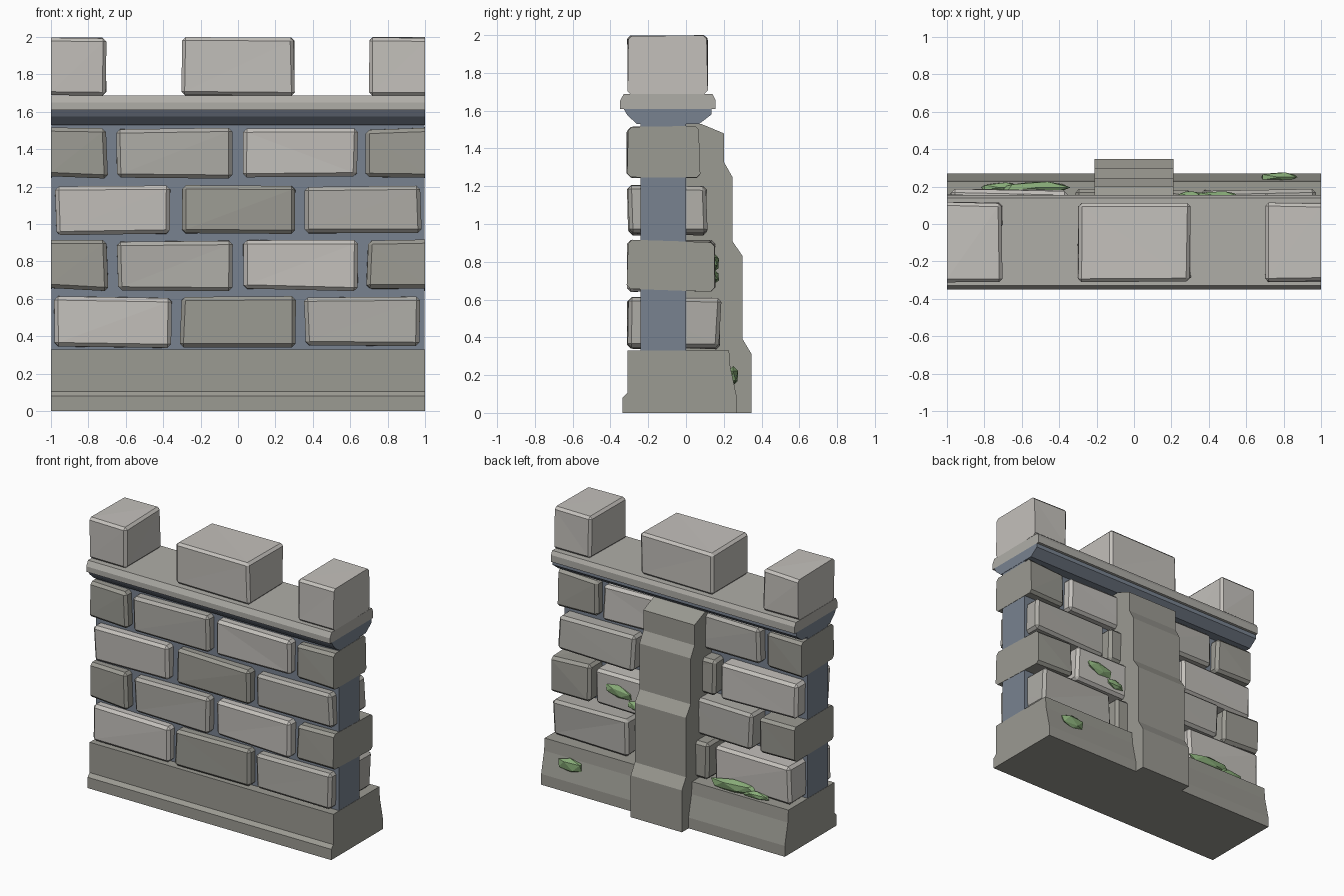
import bpy, bmesh, random
from mathutils import Vector

if "Cube" in bpy.data.objects:
    bpy.data.objects.remove(bpy.data.objects["Cube"])

random.seed(7)


def material(name, r, g, b):
    m = bpy.data.materials.new(name)
    m.diffuse_color = (r, g, b, 1)
    m.use_nodes = True
    m.node_tree.nodes["Principled BSDF"].inputs["Base Color"].default_value = m.diffuse_color
    return m


LIGHT = material("light_stone", 0.55, 0.53, 0.50)
MID = material("mid_stone", 0.43, 0.42, 0.39)
DARK = material("dark_stone", 0.33, 0.325, 0.29)
MORTAR = material("mortar", 0.19, 0.225, 0.28)
MOSS = material("moss", 0.25, 0.42, 0.19)


def finish(name, bm, mat):
    bmesh.ops.recalc_face_normals(bm, faces=bm.faces)
    me = bpy.data.meshes.new(name)
    bm.to_mesh(me)
    bm.free()
    me.materials.append(mat)
    ob = bpy.data.objects.new(name, me)
    bpy.context.collection.objects.link(ob)
    return ob


def extrude_x(name, profile, half, mat):
    """Sweep a (y, z) profile along x from -half to half."""
    bm = bmesh.new()
    face = bm.faces.new([bm.verts.new((-half, y, z)) for y, z in profile])
    ext = bmesh.ops.extrude_face_region(bm, geom=[face])["geom"]
    verts = [g for g in ext if isinstance(g, bmesh.types.BMVert)]
    bmesh.ops.translate(bm, verts=verts, vec=(2 * half, 0, 0))
    # extrude_face_region can keep the start face; make sure both caps exist
    bmesh.ops.holes_fill(bm, edges=[e for e in bm.edges if e.is_boundary], sides=0)
    finish(name, bm, mat)


def stone(name, lo, hi, mat, jitter=0.009, bevel=0.02):
    """Hand-cut block: jittered corners, chamfered edges, flush at the wall ends."""
    bm = bmesh.new()
    bmesh.ops.create_cube(bm, size=1)
    lo, hi = Vector(lo), Vector(hi)
    for v in bm.verts:
        for i in range(3):
            c = hi[i] if v.co[i] > 0 else lo[i]
            inward = -1 if v.co[i] > 0 else 1
            flush = i == 0 and abs(c) > 0.995
            v.co[i] = c if flush else c + inward * random.uniform(0, 2 * jitter)
    edges = [e for e in bm.edges if not all(abs(v.co.x) > 0.995 for v in e.verts)]
    bmesh.ops.bevel(bm, geom=edges, offset=bevel, segments=1, affect='EDGES')
    bmesh.ops.triangulate(bm, faces=[f for f in bm.faces if f.calc_area() > 0.02])
    finish(name, bm, mat)


def moss(name, centre, size, tilt=0.0):
    """Flat faceted clump with pointed ends, lying against the back face."""
    bm = bmesh.new()
    bmesh.ops.create_icosphere(bm, subdivisions=1, radius=1)
    for v in bm.verts:
        v.co *= random.uniform(0.8, 1.1)
        v.co = Vector((v.co.x * size[0], v.co.y * size[1],
                       v.co.z * size[2] + v.co.x * tilt)) + Vector(centre)
    finish(name, bm, MOSS)


# stepped base course
extrude_x("plinth", [(-0.335, 0), (-0.335, 0.08), (-0.31, 0.105), (-0.31, 0.33),
                     (0.228, 0.33), (0.235, 0.24), (0.27, 0.08), (0.27, 0)], 1, DARK)

# mortar core behind the stones
extrude_x("mortar_core", [(-0.24, 0.31), (-0.24, 1.56), (0, 1.56), (0, 0.31)], 0.998, MORTAR)

# four courses of stones, in running bond, stepping in at the back
full = [(-0.985, -0.35), (-0.315, 0.32), (0.35, 0.985)]
split = [(-1, -0.69), (-0.655, -0.02), (0.015, 0.645), (0.68, 1)]
courses = [(0.335, 0.62, 0.19, full, (LIGHT, DARK, MID)),
           (0.64, 0.92, 0.16, split, (DARK, MID, LIGHT, DARK)),
           (0.935, 1.215, 0.115, full, (LIGHT, DARK, MID)),
           (1.24, 1.52, 0.08, split, (DARK, MID, LIGHT, DARK))]
for row, (z0, z1, back, spans, mats) in enumerate(courses, 1):
    for n, ((x0, x1), mat) in enumerate(zip(spans, mats), 1):
        stone(f"stone_row{row}_{n}", (x0, -0.315, z0), (x1, back, z1), mat)

# cornice moulding and coping slab
extrude_x("cornice", [(-0.26, 1.53), (-0.31, 1.575), (-0.33, 1.61), (0.135, 1.61),
                      (0.135, 1.58), (0.07, 1.53)], 1, MORTAR)
extrude_x("coping", [(-0.35, 1.61), (-0.35, 1.65), (-0.33, 1.688), (0.14, 1.688),
                     (0.155, 1.66), (0.155, 1.61)], 1, MID)

# merlons
for name, x0, x1 in (("merlon_left", -1, -0.7), ("merlon_middle", -0.305, 0.305),
                     ("merlon_right", 0.7, 1)):
    stone(name, (x0, -0.312, 1.685), (x1, 0.118, 2.0), LIGHT, 0.005, 0.018)

# stepped buttress on the back
extrude_x("buttress", [(-0.05, 0), (0.348, 0), (0.348, 0.31), (0.30, 0.39), (0.30, 0.83),
                       (0.245, 0.91), (0.245, 1.25), (0.20, 1.33), (0.20, 1.48),
                       (0.08, 1.53), (-0.05, 1.53)], 0.21, DARK)

# moss clumps on the back
moss("moss_ledge_large", (-0.52, 0.195, 0.37), (0.20, 0.035, 0.05), -0.01)
moss("moss_ledge_small", (-0.72, 0.195, 0.35), (0.13, 0.03, 0.03))
moss("moss_stone_large", (0.45, 0.15, 0.79), (0.13, 0.03, 0.05), 0.02)
moss("moss_stone_small", (0.30, 0.15, 0.72), (0.09, 0.03, 0.04), 0.01)
moss("moss_plinth", (0.775, 0.25, 0.195), (0.12, 0.028, 0.06))
